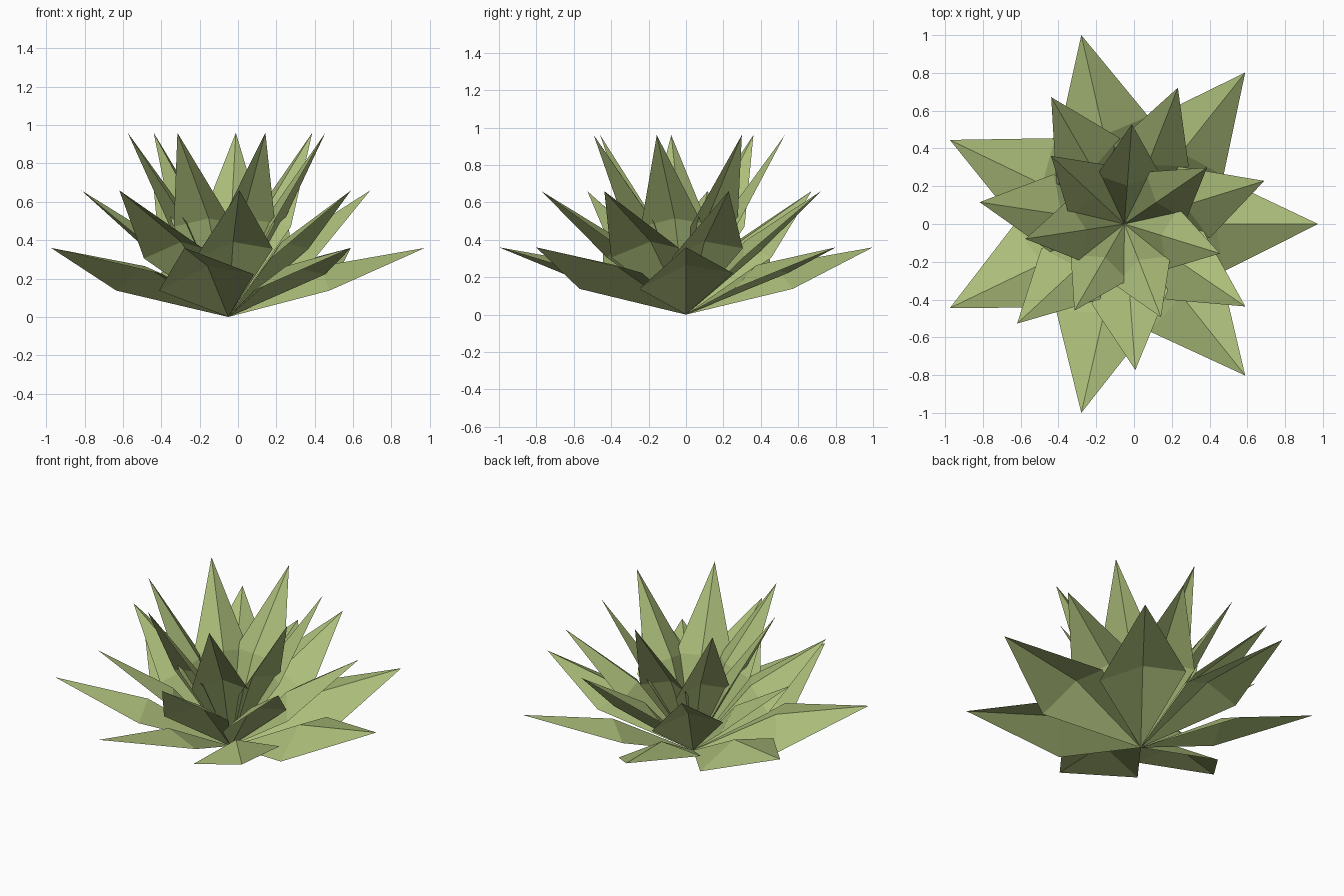
import bpy, bmesh, math
from mathutils import Vector, Matrix

cube = bpy.data.objects.get("Cube")
if cube:
    bpy.data.objects.remove(cube, do_unlink=True)

LEAVES = 7
CENTRE = Vector((-0.0508, 0, 0))

green = bpy.data.materials.new("pale_leaf_green")
green.use_nodes = True
colour = (0.413, 0.515, 0.195, 1)
green.diffuse_color = colour
green.node_tree.nodes["Principled BSDF"].inputs["Base Color"].default_value = colour


def add_leaf(bm, angle, reach, height, width, ridge, twist):
    """One folded kite leaf: root, tip, two side corners and a raised midrib point."""
    tip = Vector((reach, 0, height))
    up = Vector((-height, 0, reach)).normalized()
    side = Vector((0, width, 0))
    middle = tip / 2
    points = [Vector(), middle - side - up * twist, tip,
              middle + side + up * twist, middle + up * ridge]
    turn = Matrix.Rotation(angle, 3, "Z")
    root, right, end, left, rib = [bm.verts.new(turn @ p + CENTRE) for p in points]
    for corners in ((root, right, rib), (right, end, rib),
                    (end, left, rib), (left, root, rib)):
        bm.faces.new(corners)


def leaf_ring(name, start, **shape):
    """A ring of equal leaves spread around the shared root."""
    bm = bmesh.new()
    for i in range(LEAVES):
        add_leaf(bm, start + i * math.tau / LEAVES, **shape)
    mesh = bpy.data.meshes.new(name)
    bm.to_mesh(mesh)
    bm.free()
    mesh.materials.append(green)
    bpy.context.collection.objects.link(bpy.data.objects.new(name, mesh))


# Each ring is turned a third of a leaf step from the one below it
step = math.tau / LEAVES / 3
leaf_ring("outer_leaves", 0, reach=1.0257, height=0.36, width=0.25, ridge=0.09, twist=0.045)
leaf_ring("middle_leaves", step, reach=0.775, height=0.66, width=0.205, ridge=0.08, twist=0.033)
leaf_ring("inner_leaves", 2 * step, reach=0.53, height=0.96, width=0.165, ridge=0.07, twist=0.02)
